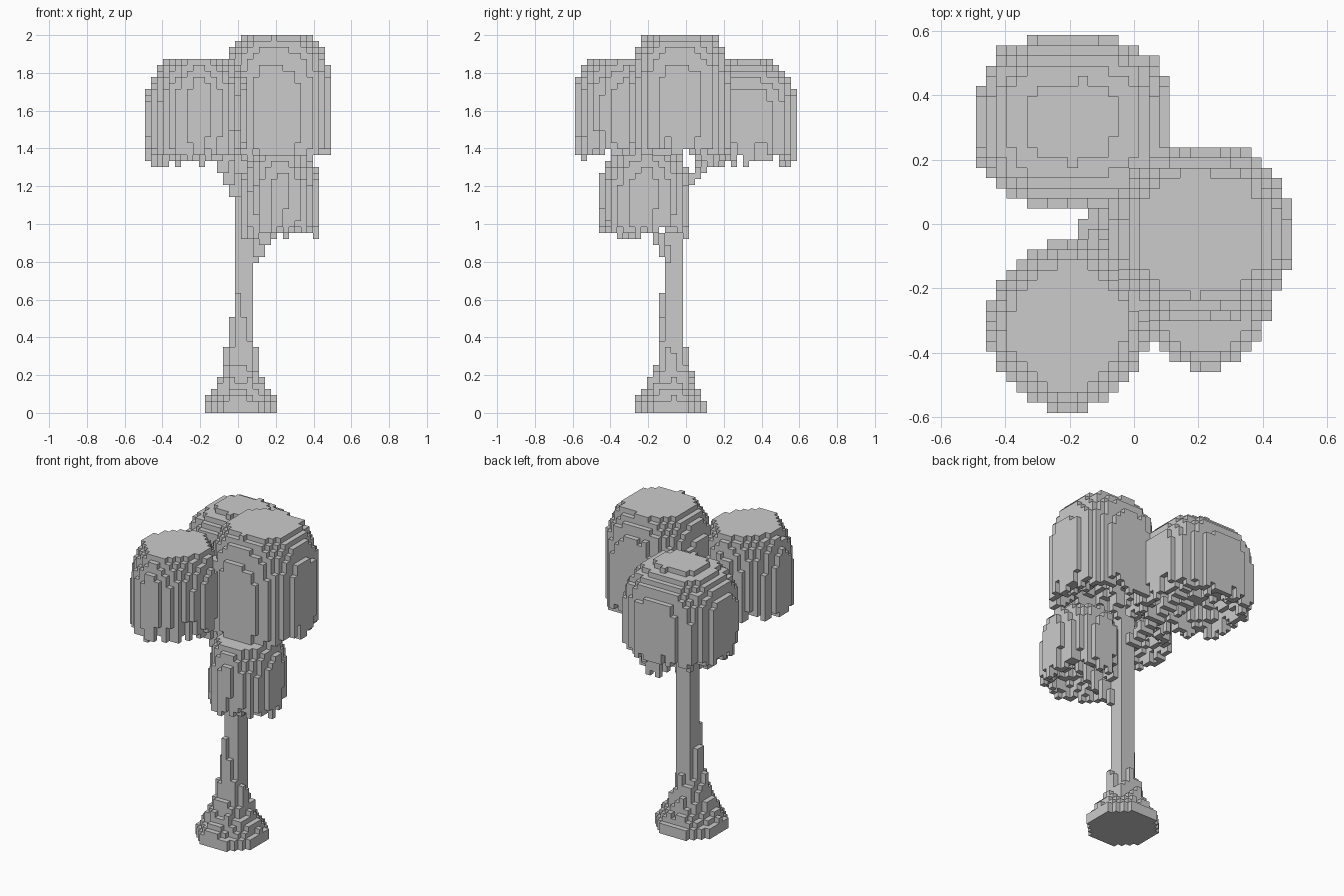
import bpy
import random
from mathutils import Vector

random.seed(11)
V = 2 / 63            # edge of one cube
WALL = 1.5            # rim thickness of a canopy in cubes
voxels = {}           # (i, j, k) -> part name

cube = bpy.data.objects.get("Cube")
if cube:
    bpy.data.objects.remove(cube, do_unlink=True)

grey = bpy.data.materials.new("plain grey")
grey.use_nodes = True
GREY = (0.6, 0.6, 0.6, 1)
grey.diffuse_color = GREY
grey.node_tree.nodes["Principled BSDF"].inputs["Base Color"].default_value = GREY


def put(part, i, j, k):
    voxels.setdefault((i, j, k), part)


def trunk():
    """Square stem whose ragged root columns get shorter outward."""
    for i in range(-6, 8):
        for j in range(-9, 5):
            stem = 0 <= i <= 2 and -3 <= j <= -1
            d = ((i - 0.5) ** 2 + (j + 2.5) ** 2) ** 0.5
            if stem:
                height = 43
            elif d < 6.1:
                height = max(1, round((34 / d - 3.7) * random.uniform(0.8, 1.15)))
            else:
                continue
            for k in range(min(height, 43)):
                put("trunk", i, j, k)


def branch(part, start, end):
    """Stepped limb, two cubes thick."""
    a, b = Vector(start), Vector(end)
    steps = int((b - a).length * 2)
    for s in range(steps + 1):
        i, j, k = (round(c) for c in a.lerp(b, s / steps))
        for di in (0, 1):
            for dk in (0, 1):
                put(part, i + di, j, k + dk)


def canopy(part, centre, radii, bottom, top, power, crown, hollow):
    """Flat-topped dome with straight sides, a fringed rim and a vaulted underside."""
    cx, cy = centre
    rx, ry = radii
    middle = bottom + (top - bottom) * 0.46
    # height at which the dome would close, so that the top layer has the crown radius
    height = (top - 0.5 - middle) / (1 - crown ** 2.5) ** 0.4

    def distance(i, j, inset):
        x, y = abs(i - cx) / (rx - inset), abs(j - cy) / (ry - inset)
        return (x ** power + y ** power) ** (1 / power)

    for i in range(int(cx - rx) - 1, int(cx + rx) + 2):
        for j in range(int(cy - ry) - 1, int(cy + ry) + 2):
            outer = distance(i, j, 0) + random.uniform(-0.015, 0.015)
            inner = min(1, distance(i, j, WALL))
            low = bottom + random.choice((-1, 0, 0, 0, 0, 0, 0, 1, 1, 1))
            low += round(hollow * (1 - inner ** 2.5) ** 0.6)
            if outer > 0.94:
                low += random.choice((0, 0, 1, 3))
            for k in range(low, top):
                t = max(0, k + 0.5 - middle) / height
                if outer < (1 - t ** 2.5) ** 0.4:
                    put(part, i, j, k)


trunk()
branch("low_branch", (2, -3, 25), (7, -8, 35))
branch("back_branch", (0, -1, 36), (-5, 9, 46))
branch("front_branch", (0, -3, 35), (-6, -9, 47))
branch("upper_branch", (2, -1, 42), (6, 1, 51))
canopy("tall_canopy", (6.5, -0.9), (9.1, 8.6), 43, 63, 2.4, 0.7, 7)
canopy("back_canopy", (-6, 10), (9.6, 8.6), 42, 59, 2.6, 0.46, 6)
canopy("front_canopy", (-6.5, -10), (8.2, 8.7), 43, 59, 1.6, 0.74, 6)
canopy("low_canopy", (7, -6.8), (6.6, 7.6), 30, 43, 1.7, 0.78, 5)

# Corner loops of the six sides of a cube, wound outward
SIDES = []
for axis in range(3):
    u, w = (axis + 1) % 3, (axis + 2) % 3
    for side in (0, 1):
        loop = []
        for a, b in ((0, 0), (1, 0), (1, 1), (0, 1)):
            c = [0, 0, 0]
            c[axis], c[u], c[w] = side, a, b
            loop.append(tuple(c))
        step = [0, 0, 0]
        step[axis] = 2 * side - 1
        SIDES.append((step, loop if side else loop[::-1]))


def build(part):
    """Skin only the exposed cube sides of one part."""
    index, faces = {}, []
    for cell, owner in voxels.items():
        if owner != part:
            continue
        for step, loop in SIDES:
            if tuple(a + b for a, b in zip(cell, step)) in voxels:
                continue
            corners = [tuple(a + b for a, b in zip(cell, c)) for c in loop]
            faces.append([index.setdefault(c, len(index)) for c in corners])
    points = [((i - 0.5) * V, (j - 0.5) * V, k * V) for i, j, k in index]
    mesh = bpy.data.meshes.new(part)
    mesh.from_pydata(points, [], faces)
    mesh.materials.append(grey)
    obj = bpy.data.objects.new(part, mesh)
    bpy.context.collection.objects.link(obj)


for name in dict.fromkeys(voxels.values()):
    build(name)
